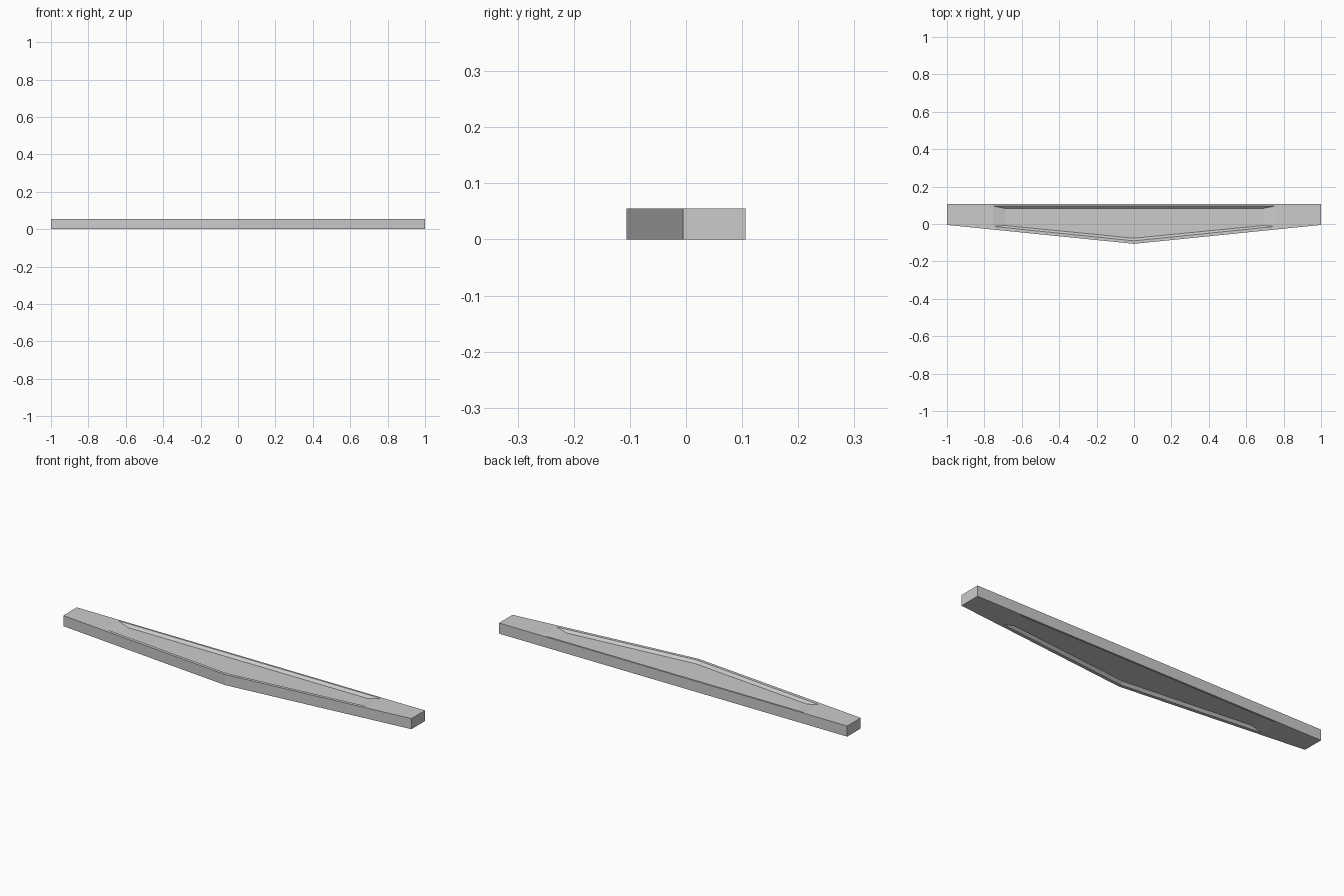
import bpy, bmesh

if "Cube" in bpy.data.objects:
    bpy.data.objects.remove(bpy.data.objects["Cube"])

H = 0.055      # slab thickness
D = 0.013      # depth of the recess on both faces


def outline(half, back, side, front):
    """Five-sided plan: straight back, shallow V front."""
    return [(-half, back), (-half, side), (0, front), (half, side), (half, back)]


slab = outline(1.0, 0.106, -0.005, -0.106)
rim = outline(0.753, 0.096, -0.013, -0.090)
floor = outline(0.69, 0.083, -0.008, -0.076)

# Rings from the bottom recess floor, round the outside, to the top recess floor
rings = [(floor, D), (rim, 0), (slab, 0), (slab, H), (rim, H), (floor, H - D)]

bm = bmesh.new()
loops = [[bm.verts.new((x, y, z)) for x, y in plan] for plan, z in rings]
for a, b in zip(loops, loops[1:]):
    for i in range(5):
        j = (i + 1) % 5
        bm.faces.new((a[i], a[j], b[j], b[i]))
bm.faces.new(loops[0][::-1])
bm.faces.new(loops[-1])
bmesh.ops.recalc_face_normals(bm, faces=bm.faces)

mesh = bpy.data.meshes.new("recessed_slab")
bm.to_mesh(mesh)
bm.free()
bpy.context.collection.objects.link(bpy.data.objects.new("recessed_slab", mesh))
